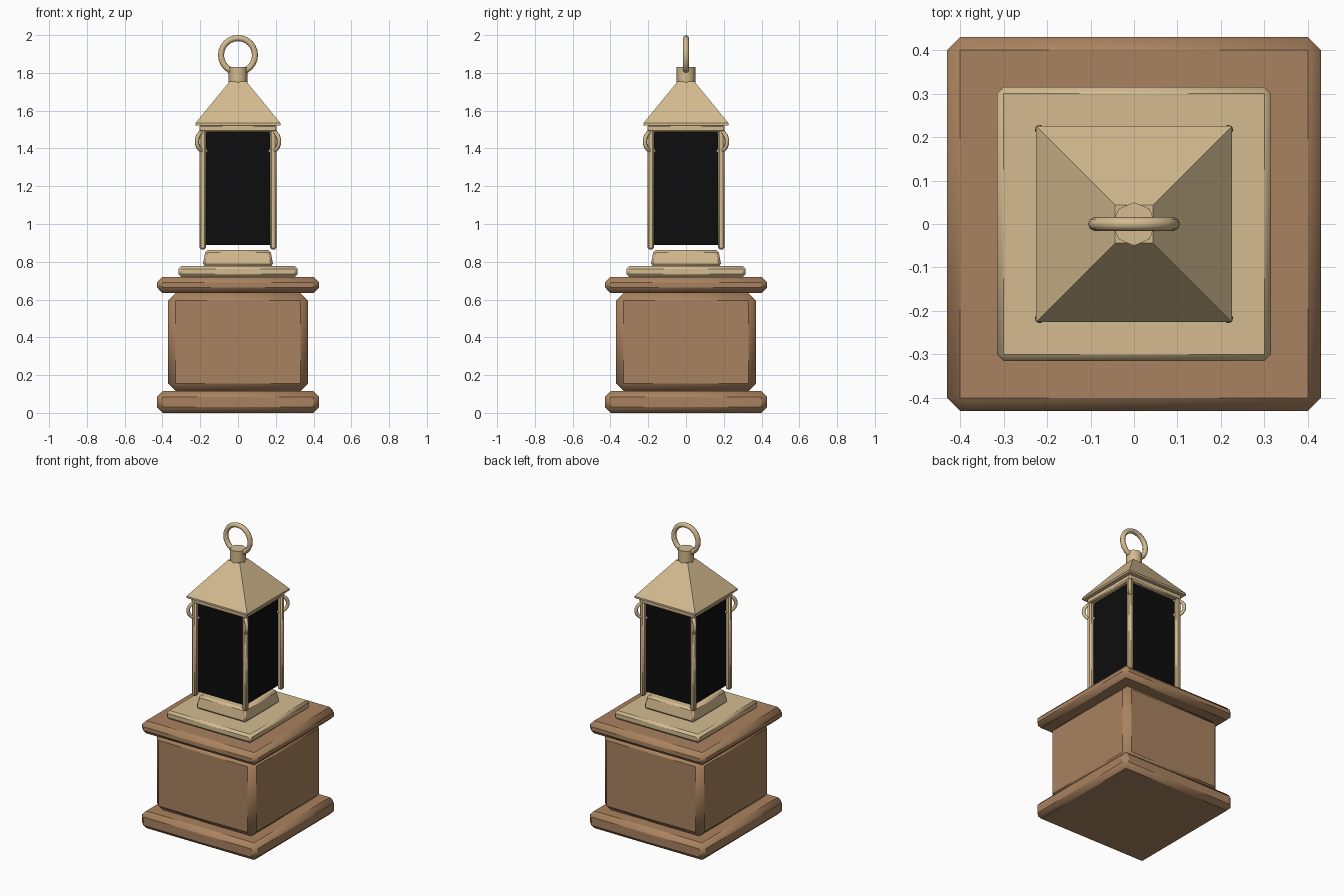
import bpy, math
from math import pi

if "Cube" in bpy.data.objects:
    bpy.data.objects.remove(bpy.data.objects["Cube"])


def material(name, rgb):
    m = bpy.data.materials.new(name)
    m.diffuse_color = (*rgb, 1)
    m.use_nodes = True
    m.node_tree.nodes["Principled BSDF"].inputs["Base Color"].default_value = m.diffuse_color
    return m


WOOD = material("wood", (0.40, 0.225, 0.115))
BRASS = material("brass", (0.66, 0.50, 0.28))
DARK = material("dark_glass", (0.004, 0.004, 0.004))


def finish(ob, name, mat, bevel=0.0, angle=40):
    ob.name = name
    ob.data.materials.append(mat)
    if bevel:
        b = ob.modifiers.new("bevel", 'BEVEL')
        b.width, b.segments = bevel, 1
    bpy.ops.object.shade_smooth_by_angle(angle=math.radians(angle))
    return ob


def block(name, mat, half, z0, z1, bevel=0.0, x=0, y=0, top=None):
    """Square block between two heights, optionally tapering to a smaller top."""
    bpy.ops.mesh.primitive_cube_add(size=2, location=(x, y, (z0 + z1) / 2))
    ob = bpy.context.object
    for v in ob.data.vertices:
        h = top if (top and v.co.z > 0) else half
        v.co = (v.co.x * h, v.co.y * h, v.co.z * (z1 - z0) / 2)
    return finish(ob, name, mat, bevel)


def ring(name, loc, major, minor, turn):
    """Upright ring, turned about the vertical."""
    bpy.ops.mesh.primitive_torus_add(
        major_segments=24, minor_segments=8, major_radius=major,
        minor_radius=minor, location=loc, rotation=(pi / 2, 0, turn))
    return finish(bpy.context.object, name, BRASS, angle=60)


# Wooden pedestal
block("base_slab", WOOD, 0.43, 0, 0.115, 0.03)
block("pedestal_block", WOOD, 0.37, 0.115, 0.635, 0.04)
block("top_slab", WOOD, 0.43, 0.635, 0.72, 0.03)

# Metal foot
block("foot_plate", BRASS, 0.315, 0.72, 0.777, 0.015)
block("foot_step", BRASS, 0.187, 0.777, 0.862, 0.012, top=0.172)

# Lantern body
block("glass", DARK, 0.176, 0.89, 1.495)
for i, (sx, sy) in enumerate([(-1, -1), (1, -1), (1, 1), (-1, 1)]):
    block(f"corner_post_{i}", BRASS, 0.0165, 0.865, 1.5, 0.008, sx * 0.187, sy * 0.187)
    ring(f"corner_ring_{i}", (sx * 0.18, sy * 0.18, 1.437), 0.053, 0.011,
         math.atan2(sy, sx))

# Roof
block("roof_trim", BRASS, 0.205, 1.487, 1.525, 0.008)
block("roof_eave", BRASS, 0.225, 1.522, 1.534)
block("roof", BRASS, 0.225, 1.534, 1.755, top=0.044)

# Neck and hanging ring
bpy.ops.mesh.primitive_cylinder_add(vertices=8, radius=0.05, depth=0.09,
                                    location=(0, 0, 1.785))
finish(bpy.context.object, "neck", BRASS, angle=50)
ring("hanging_ring", (0, 0, 1.894), 0.09, 0.016, 0)
